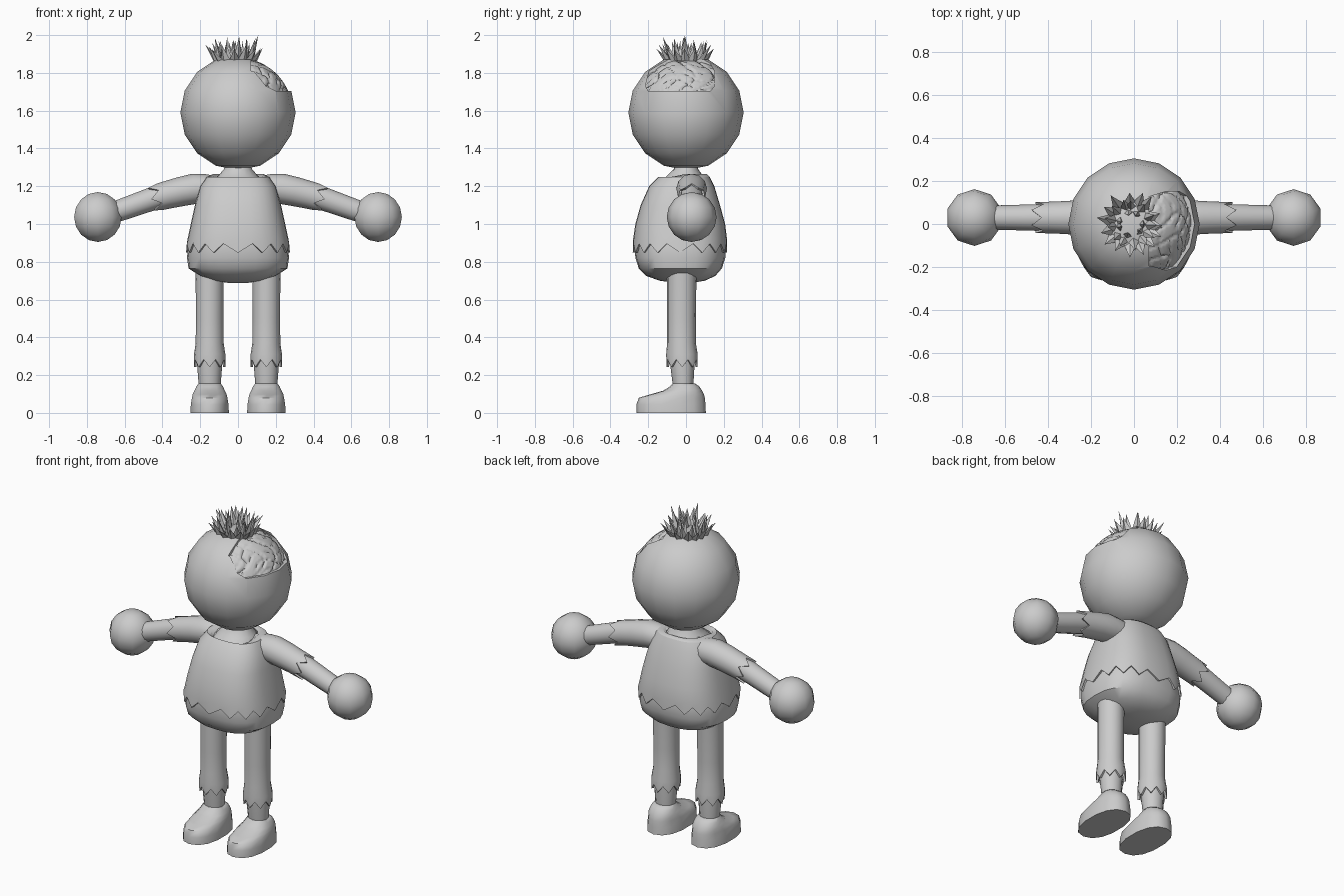
import bpy, bmesh, math, random
from mathutils import Vector

if "Cube" in bpy.data.objects:
    bpy.data.objects.remove(bpy.data.objects["Cube"])

random.seed(4)
grey = bpy.data.materials.new("plain_grey")
grey.diffuse_color = (0.6, 0.6, 0.6, 1)
grey.use_nodes = True
grey.node_tree.nodes["Principled BSDF"].inputs["Base Color"].default_value = grey.diffuse_color


def finish(name, bm, angle=40):
    me = bpy.data.meshes.new(name)
    bm.to_mesh(me)
    bm.free()
    me.materials.append(grey)
    ob = bpy.data.objects.new(name, me)
    bpy.context.collection.objects.link(ob)
    if angle:
        me.shade_smooth()
        me.set_sharp_from_angle(angle=math.radians(angle))
    return ob


def power(c, p):
    return math.copysign(abs(c) ** (2 / p), c)


def loft(name, rings, n, w, p=2, caps=(False, False), angle=40):
    """Skin rings (centre, half size along y, half size across, zigzag) that run along w."""
    w = Vector(w).normalized()
    u = Vector((0, 1, 0))
    v = w.cross(u)
    bm = bmesh.new()
    rows = []
    for c, ru, rv, zig in rings:
        row = []
        for i in range(n):
            a = 2 * math.pi * i / n
            row.append(bm.verts.new(Vector(c) + u * ru * power(math.cos(a), p)
                                    + v * rv * power(math.sin(a), p) + w * zig * (-1) ** i))
        rows.append(row)
    for a, b in zip(rows, rows[1:]):
        for i in range(n):
            j = (i + 1) % n
            bm.faces.new((a[i], a[j], b[j], b[i]))
    if caps[0]:
        bm.faces.new(rows[0][::-1])
    if caps[1]:
        bm.faces.new(rows[-1])
    return finish(name, bm, angle)


def upright(rows, x=0):
    """Rings from (z, y front, y back, half width, zigzag)."""
    return [((x, (f + b) / 2, z), (b - f) / 2, r, zig) for z, f, b, r, zig in rows]


DOWN = (0, 0, -1)

# Torso: neck, shirt with a zigzag hem, rounded hips
loft("neck", upright([(1.325, -.06, .06, .065, 0), (1.29, -.065, .065, .075, 0),
                      (1.255, -.10, .09, .105, 0), (1.20, -.17, .12, .14, 0)]), 16, DOWN)
shirt = loft("shirt", upright([
    (1.235, -.135, .09, .115, 0), (1.25, -.14, .11, .135, 0), (1.25, -.145, .125, .165, 0),
    (1.20, -.195, .15, .20, 0), (1.10, -.24, .18, .228, 0), (1.0, -.268, .207, .25, 0),
    (.92, -.28, .217, .267, 0), (.872, -.282, .218, .275, .024), (.872, -.27, .206, .263, .024),
    (.93, -.262, .20, .25, 0)]), 32, DOWN, 2.6)
for v in shirt.data.vertices[:64]:      # collar dips at the front, rises to the sides
    v.co.z += .015 - .03 * max(0, -v.co.y / .14)
loft("hips", upright([(.95, -.265, .20, .25, 0), (.88, -.272, .21, .265, 0),
                      (.82, -.268, .208, .27, 0), (.765, -.25, .19, .262, 0),
                      (.725, -.21, .155, .20, 0), (.70, -.14, .10, .13, 0),
                      (.688, -.06, .03, .05, 0)]), 24, DOWN, 2.6, (False, True))

for s, side in ((-1, "left"), (1, "right")):
    # Arm: sleeve with zigzag cuff, forearm, ball hand
    def arm(rows):
        return [((s * x, .03, z), r, r, zig) for x, z, r, zig in rows]
    loft(side + "_sleeve", arm([(.08, 1.185, .07, 0), (.16, 1.19, .078, 0), (.22, 1.188, .081, 0),
                                (.30, 1.172, .078, 0), (.37, 1.155, .074, 0),
                                (.435, 1.138, .072, .025), (.433, 1.138, .062, .025),
                                (.36, 1.16, .06, 0)]), 12, (s, 0, -.28))
    loft(side + "_forearm", arm([(.36, 1.165, .06, 0), (.44, 1.138, .062, 0),
                                 (.66, 1.06, .056, 0)]), 12, (s, 0, -.36))
    bm = bmesh.new()
    bmesh.ops.create_uvsphere(bm, u_segments=10, v_segments=8, radius=.132)
    bmesh.ops.translate(bm, verts=bm.verts, vec=(s * .742, .03, 1.037))
    finish(side + "_hand", bm, 60)

    # Leg: trouser with zigzag cuff, ankle, shoe
    loft(side + "_trouser", upright([(.80, -.10, .06, .078, 0), (.70, -.10, .055, .074, 0),
                                     (.50, -.10, .052, .073, 0), (.37, -.10, .052, .074, 0),
                                     (.31, -.105, .062, .083, 0), (.262, -.103, .062, .083, .02),
                                     (.262, -.09, .05, .071, .02), (.32, -.09, .045, .065, 0)],
                                    s * .15), 16, DOWN)
    loft(side + "_ankle", upright([(.33, -.09, .045, .066, 0), (.25, -.083, .045, .066, 0),
                                   (.13, -.068, .038, .057, 0)], s * .15), 12, DOWN)
    loft(side + "_shoe", upright([(0, -.262, .105, .104, 0), (.045, -.262, .103, .102, 0),
                                  (.08, -.25, .10, .096, 0), (.098, -.19, .095, .092, 0),
                                  (.118, -.12, .085, .082, 0), (.14, -.085, .07, .072, 0),
                                  (.156, -.07, .048, .060, 0)], s * .15),
         14, (0, 0, 1), 2.3, (True, True), 48)

# Head: low ball with a flat top and an opening cut in its right side
HC = Vector((0, 0, 1.59))
bm = bmesh.new()
bmesh.ops.create_uvsphere(bm, u_segments=16, v_segments=8, radius=.305)
bmesh.ops.delete(bm, geom=[max(bm.verts, key=lambda v: v.co.z)], context='VERTS')
bmesh.ops.holes_fill(bm, edges=[e for e in bm.edges if e.is_boundary], sides=0)
bmesh.ops.recalc_face_normals(bm, faces=bm.faces)
bmesh.ops.translate(bm, verts=bm.verts, vec=HC)
head = finish("head", bm)

outline = [(-.215, 1.73), (-.20, 1.705), (.13, 1.705), (.15, 1.73),
           (.15, 1.81), (.10, 1.90), (-.14, 1.90), (-.195, 1.81)]
bm = bmesh.new()
face = bm.faces.new([bm.verts.new((.07, y, z)) for y, z in outline])
ext = bmesh.ops.extrude_face_region(bm, geom=[face])
bmesh.ops.translate(bm, verts=[g for g in ext["geom"] if isinstance(g, bmesh.types.BMVert)],
                    vec=(.5, 0, 0))
bmesh.ops.recalc_face_normals(bm, faces=bm.faces)
cutter = finish("opening_cutter", bm, 0)
cutter.hide_render = True
mod = head.modifiers.new("opening", 'BOOLEAN')
mod.operation, mod.object, mod.solver = 'DIFFERENCE', cutter, 'EXACT'
bpy.context.view_layer.update()
cut = bpy.data.meshes.new_from_object(
    head.evaluated_get(bpy.context.evaluated_depsgraph_get()))
head.modifiers.clear()
head.data = cut
cut.shade_smooth()
cut.set_sharp_from_angle(angle=math.radians(40))
bpy.data.objects.remove(cutter)

# Brain: grooved dome filling the opening
bm = bmesh.new()
bmesh.ops.create_icosphere(bm, subdivisions=6, radius=1)
bmesh.ops.delete(bm, geom=[v for v in bm.verts if v.co.x < .15 or v.co.z < .22
                           or abs(v.co.y) > .82], context='VERTS')
for v in bm.verts:
    x, y, z = v.co
    g1 = math.sin(9 * y + 2.2 * math.sin(7 * z) + .6)
    g2 = math.sin(11 * (z - x) + 2 * math.sin(6 * y))
    groove = max(math.exp(-(g1 / .16) ** 2), .8 * math.exp(-(g2 / .16) ** 2))
    v.co = HC + v.co * (.289 - .012 * groove)
    v.co.z = min(v.co.z, 1.866)
finish("brain", bm, 60)

# Hair: rings of leaning spikes around the crown
bm = bmesh.new()
for count, root, reach, top, wide in ((15, .095, .155, 1.935, .030),
                                      (13, .08, .115, 1.975, .026),
                                      (7, .055, .05, 1.98, .022)):
    for i in range(count):
        a = 2 * math.pi * (i + random.uniform(-.25, .25)) / count
        out = Vector((math.cos(a), math.sin(a), 0))
        tang = Vector((-out.y, out.x, 0))
        base = Vector((-.015, 0, 1.862)) + out * root
        tip = Vector((-.015, 0, 0)) + out * (reach + random.uniform(-.012, .012))
        tip.z = top + random.uniform(-.02, .02)
        if count == 13 and i == 0:
            tip.z = 2.0
        ring = [bm.verts.new(base + d) for d in (out * wide * .7, tang * wide,
                                                 -out * wide * .7, -tang * wide)]
        peak = bm.verts.new(tip)
        for k in range(4):
            bm.faces.new((ring[k], ring[(k + 1) % 4], peak))
        bm.faces.new(ring[::-1])
finish("hair", bm, 0)
